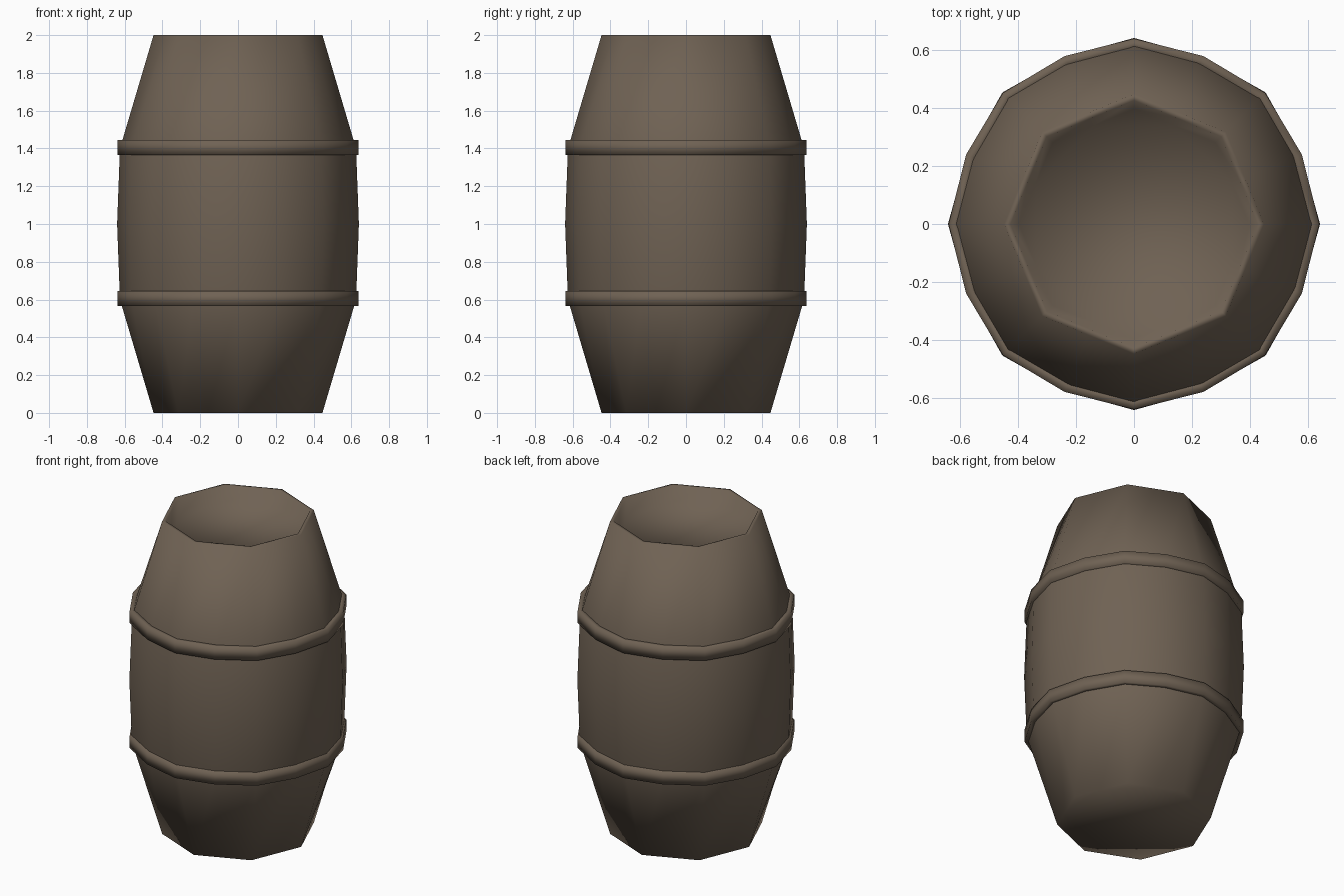
import bpy, bmesh, math

if "Cube" in bpy.data.objects:
    bpy.data.objects.remove(bpy.data.objects["Cube"])

SIDES = 16
wood = bpy.data.materials.new("dark_brown_wood")
wood.diffuse_color = (0.160, 0.122, 0.088, 1)
wood.use_nodes = True
wood.node_tree.nodes["Principled BSDF"].inputs["Base Color"].default_value = wood.diffuse_color


def lathe(name, rings, caps=False, closed=False):
    """Each ring is (z, radius on the 8 main corners, radius on the 8 in-between points)."""
    bm = bmesh.new()
    loops = []
    for z, r_main, r_mid in rings:
        loop = []
        for i in range(SIDES):
            a = 2 * math.pi * i / SIDES
            r = r_mid if i % 2 else r_main
            loop.append(bm.verts.new((r * math.cos(a), r * math.sin(a), z)))
        loops.append(loop)
    pairs = list(zip(loops, loops[1:]))
    if closed:
        pairs.append((loops[-1], loops[0]))
    for lo, hi in pairs:
        for i in range(SIDES):
            j = (i + 1) % SIDES
            bm.faces.new((lo[i], lo[j], hi[j], hi[i]))
    if caps:
        bm.faces.new(loops[0][::-1])
        bm.faces.new(loops[-1])
    bmesh.ops.recalc_face_normals(bm, faces=bm.faces)
    for f in bm.faces:
        f.smooth = True
    me = bpy.data.meshes.new(name)
    bm.to_mesh(me)
    bm.free()
    me.materials.append(wood)
    ob = bpy.data.objects.new(name, me)
    bpy.context.collection.objects.link(ob)
    return ob


def octagon(z, r):
    # in-between points sit on the straight octagon edges
    return (z, r, r * math.cos(math.pi / 8))


# Barrel body: octagonal ends, rounder belly, recessed lid
lathe("barrel_body", [
    octagon(0.0, 0.447),
    (0.60, 0.625, 0.610),
    (1.00, 0.640, 0.622),
    (1.40, 0.625, 0.610),
    octagon(2.0, 0.447),
    octagon(2.0, 0.425),
    octagon(1.91, 0.396),
], caps=True)

# Two hoops around the belly
for label, z in (("lower", 0.605), ("upper", 1.405)):
    h = 0.04
    lathe(label + "_hoop", [
        (z - h, 0.600, 0.585),
        (z - h, 0.638, 0.625),
        (z + h, 0.638, 0.625),
        (z + h, 0.600, 0.585),
    ], closed=True)
